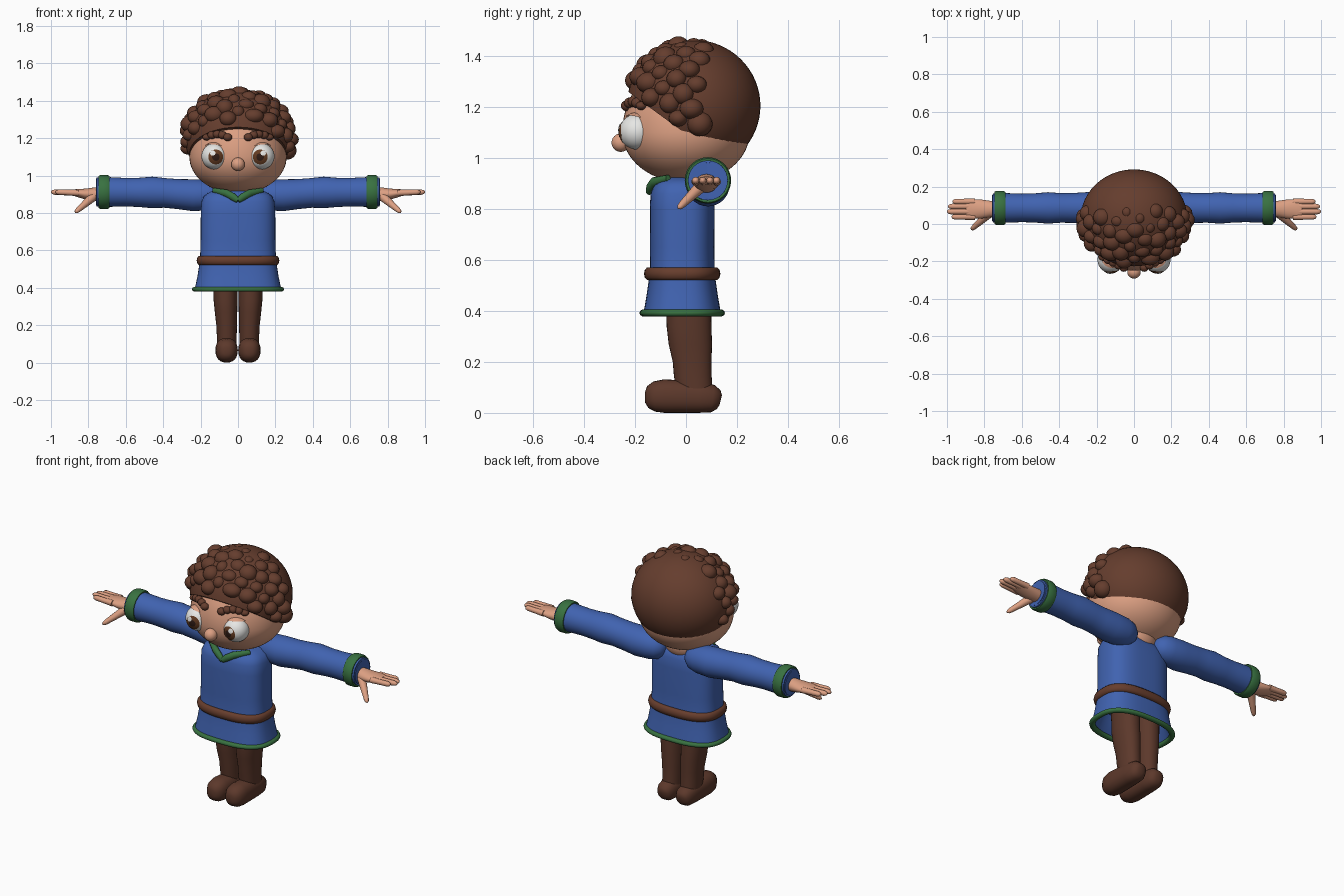
import bpy, bmesh, math, random
from mathutils import Vector, Matrix

if "Cube" in bpy.data.objects:
    bpy.data.objects.remove(bpy.data.objects["Cube"])

random.seed(4)


def material(name, rgb):
    m = bpy.data.materials.new(name)
    m.diffuse_color = (*rgb, 1)
    m.use_nodes = True
    m.node_tree.nodes["Principled BSDF"].inputs["Base Color"].default_value = m.diffuse_color
    return m


SKIN = material("skin", (0.72, 0.35, 0.225))
HAIR = material("hair_brown", (0.130, 0.047, 0.027))
LEG = material("trouser_brown", (0.108, 0.040, 0.024))
BELT = material("belt_brown", (0.135, 0.047, 0.026))
BLUE = material("tunic_blue", (0.052, 0.125, 0.44))
GREEN = material("trim_green", (0.040, 0.165, 0.052))
WHITE = material("eye_white", (0.80, 0.80, 0.78))
IRIS = material("iris_brown", (0.13, 0.045, 0.016))
PUPIL = material("pupil_dark", (0.030, 0.012, 0.008))


def finish(name, bm, mat, angle=50):
    bmesh.ops.recalc_face_normals(bm, faces=bm.faces)
    for f in bm.faces:
        f.smooth = True
    me = bpy.data.meshes.new(name)
    bm.to_mesh(me)
    bm.free()
    me.materials.append(mat)
    me.set_sharp_from_angle(angle=math.radians(angle))
    ob = bpy.data.objects.new(name, me)
    bpy.context.collection.objects.link(ob)
    return ob


def loft(bm, rings, wrap=False):
    """Skin a list of point rings; cap the ends unless the rings wrap round."""
    vs = [[bm.verts.new(p) for p in r] for r in rings]
    n = len(vs[0])
    pairs = list(zip(vs, vs[1:])) + ([(vs[-1], vs[0])] if wrap else [])
    for a, b in pairs:
        for i in range(n):
            j = (i + 1) % n
            bm.faces.new((a[i], a[j], b[j], b[i]))
    if not wrap:
        bm.faces.new(vs[0])
        bm.faces.new(vs[-1])


def oval(c, u, v, ru, rv, p=2, n=32):
    """Superellipse ring around c in the plane of u and v."""
    out = []
    for i in range(n):
        a = 2 * math.pi * i / n
        ca, sa = math.cos(a), math.sin(a)
        out.append(Vector(c) + u * ru * math.copysign(abs(ca) ** (2 / p), ca)
                   + v * rv * math.copysign(abs(sa) ** (2 / p), sa))
    return out


X, Y, Z = Vector((1, 0, 0)), Vector((0, 1, 0)), Vector((0, 0, 1))


def tube(bm, path, p=2, n=24):
    """Tube through rows of (x, y, z, width radius, height radius)."""
    pts = [Vector(r[:3]) for r in path]
    rings = []
    for i, r in enumerate(path):
        t = (pts[min(i + 1, len(pts) - 1)] - pts[max(i - 1, 0)]).normalized()
        side = t.cross(Z).normalized()
        rings.append(oval(pts[i], side, side.cross(t), r[3], r[4], p, n))
    loft(bm, rings)


def finger(bm, a, b, r0, r1):
    """Tapered round-ended rod from a to b."""
    a, b = Vector(a), Vector(b)
    rows = [(0, r0), (0.5, (r0 + r1) / 2 * 0.95), (0.85, r1), (0.95, r1 * 0.75), (1, r1 * 0.25)]
    tube(bm, [(*a.lerp(b, t), r, r) for t, r in rows], n=12)


def blob(bm, c, r, u=32, v=20):
    m = Matrix.Translation(c) @ Matrix.Diagonal((*r, 1))
    return bmesh.ops.create_uvsphere(bm, u_segments=u, v_segments=v, radius=1, matrix=m)["verts"]


def ball(name, c, r, mat):
    bm = bmesh.new()
    blob(bm, c, r)
    return finish(name, bm, mat)


def cap(name, c, radius, direction, degrees, mat):
    """Thin round patch lying on a sphere."""
    bm = bmesh.new()
    rot = Z.rotation_difference(Vector(direction)).to_matrix()
    rings = []
    for k in range(1, 7):
        a = math.radians(degrees) * k / 6
        rings.append([Vector(c) + rot @ q for q in
                      oval(Z * radius * math.cos(a), X, Y, radius * math.sin(a), radius * math.sin(a), n=24)])
    loft(bm, rings)
    return finish(name, bm, mat, 80)


# Tunic: flared skirt, straight body, hollow underside
CY = -0.015
bm = bmesh.new()
loft(bm, [oval((0, CY, z), X, Y, rx, ry, 2.8, 48) for z, rx, ry in [
    (0.50, 0.17, 0.105), (0.40, 0.215, 0.137), (0.39, 0.232, 0.152), (0.46, 0.217, 0.14),
    (0.55, 0.203, 0.127), (0.65, 0.2, 0.126), (0.80, 0.199, 0.127), (0.86, 0.195, 0.124),
    (0.895, 0.18, 0.11), (0.915, 0.145, 0.085), (0.925, 0.10, 0.055)]])
finish("tunic", bm, BLUE)


# Belt and hem: rounded bands around the tunic
def band(name, z, h, rx, ry, t, mat):
    bm = bmesh.new()
    rings = []
    for k in range(10):
        a = 2 * math.pi * k / 10
        d = t * math.cos(a)
        rings.append(oval((0, CY, z + h / 2 * math.sin(a) * 1.05), X, Y, rx + d, ry + d, 2.6, 48))
    loft(bm, rings, wrap=True)
    finish(name, bm, mat, 80)


band("belt", 0.546, 0.05, 0.203, 0.132, 0.018, BELT)
band("hem_trim", 0.392, 0.026, 0.23, 0.152, 0.016, GREEN)

# Neck and collar
ball("neck", (0, 0.03, 0.935), (0.11, 0.085, 0.09), SKIN)
bm = bmesh.new()
for s in (-1, 1):
    tube(bm, [(s * 0.13, -0.07, 0.92, 0.012, 0.014), (s * 0.06, -0.125, 0.905, 0.018, 0.02),
              (s * 0.025, -0.14, 0.885, 0.016, 0.02), (0, -0.146, 0.867, 0.012, 0.015)], n=12)
finish("collar", bm, GREEN)

# Head: taller above the middle than below
HC = Vector((0, 0, 1.10))
bm = bmesh.new()
for v in blob(bm, (0, 0, 0), (1, 1, 1), 48, 32):
    v.co = HC + Vector((v.co.x * 0.26, v.co.y * 0.25, v.co.z * (0.28 if v.co.z > 0 else 0.197)))
finish("head", bm, SKIN)
ball("nose", (0, -0.256, 1.06), (0.036, 0.036, 0.036), SKIN)

for s, side in ((-1, "right"), (1, "left")):
    # Eye with iris, pupil, glint and upper lid
    c = Vector((s * 0.125, -0.192, 1.103))
    ball(side + "_eye", c, (0.07, 0.07, 0.07), WHITE)
    cap(side + "_iris", c, 0.0715, (-s * 0.10, -1, -0.06), 34, IRIS)
    cap(side + "_pupil", c, 0.073, (-s * 0.10, -1, -0.06), 16, PUPIL)
    cap(side + "_glint", c, 0.0745, (s * 0.14, -1, 0.24), 11, WHITE)
    bm = bmesh.new()
    blob(bm, c, (0.076, 0.076, 0.076))
    bmesh.ops.bisect_plane(bm, geom=bm.verts[:] + bm.edges[:] + bm.faces[:], dist=1e-5,
                           plane_co=c + Vector((0, 0, 0.052)), plane_no=(s * -0.15, 0.25, 1), clear_inner=True)
    finish(side + "_eyelid", bm, SKIN)

    # Bushy eyebrow
    bm = bmesh.new()
    for k in range(5):
        x, z = 0.055 + 0.028 * k, 1.205 + 0.016 * math.sin(math.pi * k / 4)
        y = -0.25 * math.sqrt(1 - (x / 0.26) ** 2 - ((z - 1.1) / 0.28) ** 2)
        blob(bm, (s * x, y - 0.008, z), (0.024, 0.022, 0.021 - 0.004 * (k == 4)), 16, 10)
    finish(side + "_eyebrow", bm, HAIR)

    # Sleeve: round shoulder end, slight folds, hollow opening
    bm = bmesh.new()
    tube(bm, [(s * x, 0.086, z, r, r) for x, z, r in [
        (0.07, 0.895, 0.015), (0.08, 0.895, 0.042), (0.11, 0.895, 0.068), (0.16, 0.895, 0.081),
        (0.24, 0.895, 0.085), (0.32, 0.901, 0.080), (0.39, 0.907, 0.079), (0.46, 0.910, 0.084),
        (0.53, 0.910, 0.078), (0.60, 0.911, 0.076), (0.68, 0.912, 0.079), (0.755, 0.912, 0.078),
        (0.76, 0.912, 0.070), (0.70, 0.912, 0.064), (0.68, 0.912, 0.06)]], n=32)
    finish(side + "_sleeve", bm, BLUE)

    # Cuff band
    bm = bmesh.new()
    loft(bm, [oval((s * x, 0.086, 0.912), Y, Z, r, r) for x, r in [
        (0.69, 0.074), (0.688, 0.086), (0.698, 0.091), (0.735, 0.091), (0.746, 0.086), (0.744, 0.074)]], wrap=True)
    finish(side + "_cuff", bm, GREEN)

    # Hand with four fingers and a thumb
    bm = bmesh.new()
    tube(bm, [(s * x, 0.08, z, ry, rz) for x, z, ry, rz in [
        (0.69, 0.905, 0.04, 0.035), (0.77, 0.900, 0.044, 0.036), (0.82, 0.902, 0.051, 0.028),
        (0.87, 0.908, 0.052, 0.019), (0.90, 0.910, 0.042, 0.012)]])
    for y, tip in ((0.038, 0.975), (0.066, 1.0), (0.094, 0.995), (0.120, 0.97)):
        finger(bm, (s * 0.85, y, 0.907), (s * tip, y, 0.912), 0.017, 0.0145)
    finger(bm, (s * 0.77, 0.06, 0.89), (s * 0.87, -0.03, 0.803), 0.025, 0.014)
    finish(side + "_hand", bm, SKIN)

    # Leg
    bm = bmesh.new()
    loft(bm, [oval((s * cx, cy, z), X, Y, rx, ry, 2.2) for z, cx, cy, rx, ry in [
        (0.05, 0.06, 0.04, 0.05, 0.065), (0.14, 0.06, 0.027, 0.053, 0.074), (0.20, 0.061, 0.024, 0.055, 0.076),
        (0.27, 0.064, 0.017, 0.060, 0.085), (0.34, 0.067, 0.012, 0.064, 0.088), (0.46, 0.068, 0.010, 0.066, 0.088)]])
    finish(side + "_leg", bm, LEG)

    # Rounded shoe
    bm = bmesh.new()
    tube(bm, [(s * 0.061, y, z, rx, rz) for y, z, rx, rz in [
        (-0.160, 0.062, 0.018, 0.022), (-0.150, 0.062, 0.038, 0.043), (-0.125, 0.064, 0.054, 0.059),
        (-0.085, 0.066, 0.060, 0.066), (-0.03, 0.064, 0.059, 0.064), (0.05, 0.062, 0.056, 0.062),
        (0.105, 0.056, 0.050, 0.054), (0.128, 0.052, 0.037, 0.038), (0.136, 0.05, 0.018, 0.02)]], p=2.3)
    finish(side + "_shoe", bm, LEG)

# Hair: smooth mass sliced along the hairline
bm = bmesh.new()
HO = Vector((0, 0.03, 1.205))
blob(bm, HO, (0.285, 0.262, 0.258), 48, 32)
cut = bmesh.ops.bisect_plane(bm, geom=bm.verts[:] + bm.edges[:] + bm.faces[:], dist=1e-5,
                             plane_co=(0, -0.2, 1.24), plane_no=(0, 0.73, 1), clear_inner=True)
bmesh.ops.holes_fill(bm, edges=[e for e in bm.edges if e.is_boundary])
finish("hair_mass", bm, HAIR)

# Curls: spiral of lumps over the front, top and sides
bm = bmesh.new()
N = 170
for i in range(N):
    h = 1 - 2 * (i + 0.5) / N
    a = i * 2.39996
    q = math.sqrt(1 - h * h)
    p = HO + Vector((q * math.cos(a) * 0.276, q * math.sin(a) * 0.25, h * 0.236))
    if p.y > 0.07 or p.z < 1.31 - 0.73 * (p.y + 0.2) - 0.25 * abs(p.x):
        continue
    r = random.uniform(0.034, 0.05) - (0.004 if h > 0.8 else 0)
    blob(bm, p, (r * random.uniform(0.9, 1.2), r, r * random.uniform(0.85, 1.0)), 16, 12)
finish("hair_curls", bm, HAIR)
